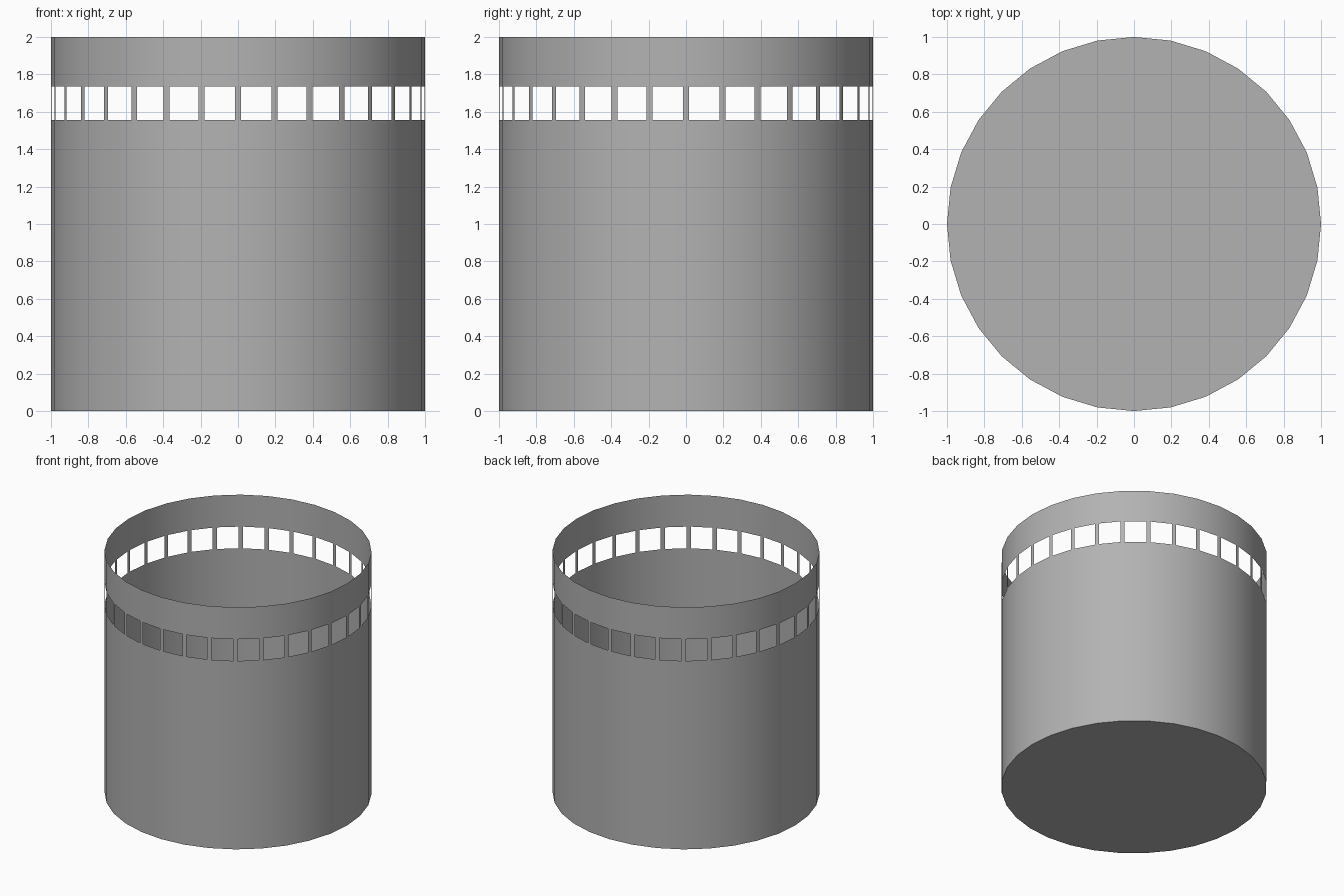
import bpy
import bmesh
import math

cube = bpy.data.objects.get("Cube")
if cube:
    bpy.data.objects.remove(cube, do_unlink=True)

SIDES = 32
RADIUS = 1.0
HEIGHT = 2.0
WINDOW_BOTTOM, WINDOW_TOP = 1.557, 1.736
POST = 0.0165  # half the width of a post between windows

# Single grey material
grey = bpy.data.materials.new("plain_grey")
grey.use_nodes = True
colour = (0.45, 0.45, 0.45, 1.0)
grey.diffuse_color = colour
grey.node_tree.nodes["Principled BSDF"].inputs["Base Color"].default_value = colour

bm = bmesh.new()

# Floor disc
floor = bmesh.ops.create_circle(bm, cap_ends=True, segments=SIDES, radius=RADIUS)
rim = list({e for v in floor["verts"] for e in v.link_edges})

# Thin wall, raised ring by ring
bands = []
for level in (WINDOW_BOTTOM - POST, WINDOW_TOP + POST, HEIGHT):
    geom = bmesh.ops.extrude_edge_only(bm, edges=rim)["geom"]
    verts = [g for g in geom if isinstance(g, bmesh.types.BMVert)]
    faces = [g for g in geom if isinstance(g, bmesh.types.BMFace)]
    for v in verts:
        v.co.z = level
    rim = [g for g in geom if isinstance(g, bmesh.types.BMEdge)
           and all(v in verts for v in g.verts)]
    bands.append(faces)

bmesh.ops.recalc_face_normals(bm, faces=bm.faces[:])
if any(f.normal.dot(f.calc_center_median()) < 0 for f in bands[0]):
    bmesh.ops.reverse_faces(bm, faces=bm.faces[:])

# Window openings: inset each panel of the band and remove its middle
bmesh.ops.inset_individual(bm, faces=bands[1], thickness=POST, use_even_offset=True)
bmesh.ops.delete(bm, geom=bands[1], context='FACES')

mesh = bpy.data.meshes.new("windowed_drum")
bm.to_mesh(mesh)
bm.free()
mesh.materials.append(grey)

drum = bpy.data.objects.new("windowed_drum", mesh)
bpy.context.collection.objects.link(drum)
bpy.ops.object.select_all(action='DESELECT')
drum.select_set(True)
bpy.context.view_layer.objects.active = drum
bpy.ops.object.shade_smooth_by_angle(angle=math.radians(30))
